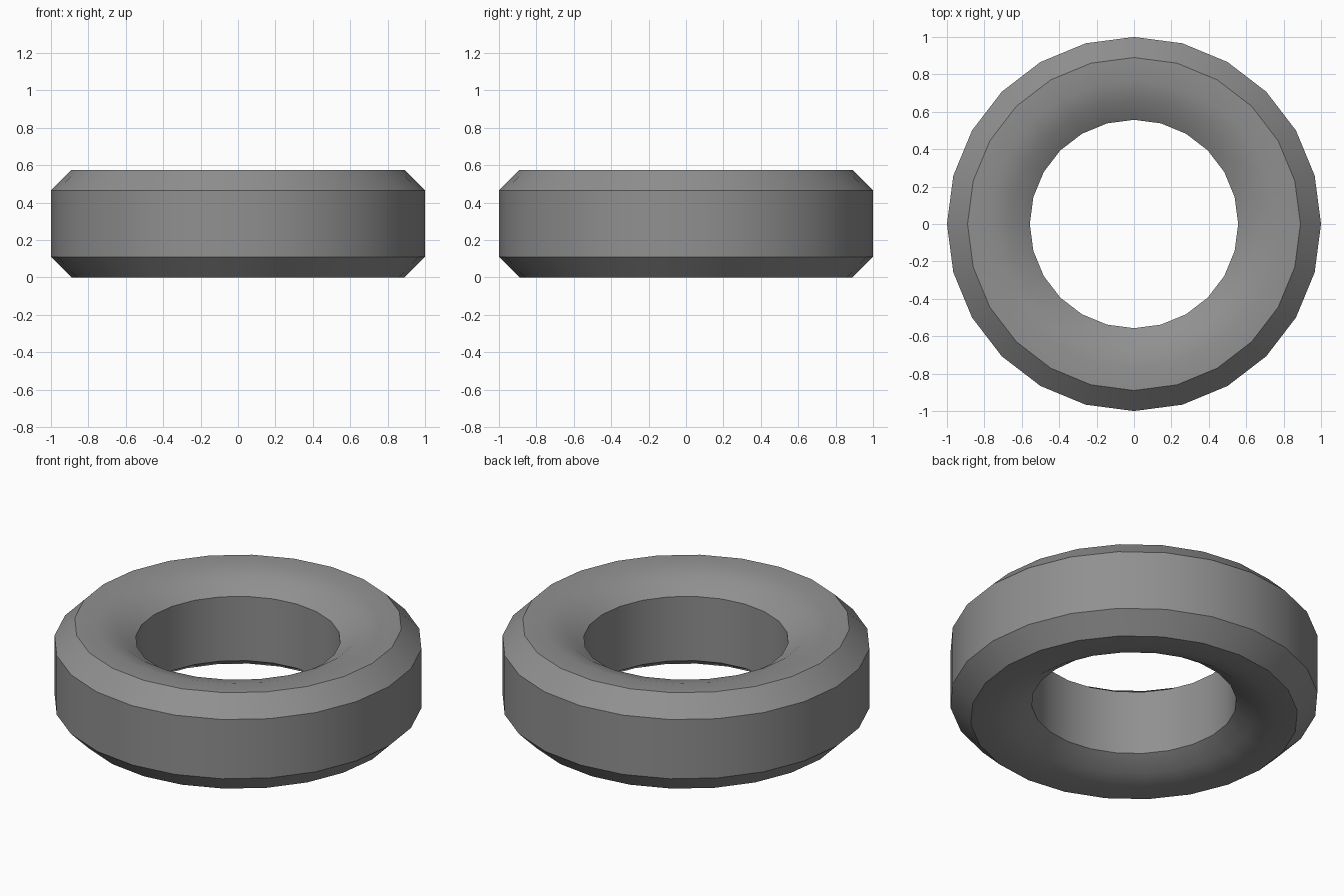
import bpy, bmesh, math

if "Cube" in bpy.data.objects:
    bpy.data.objects.remove(bpy.data.objects["Cube"])

SIDES = 24
HEIGHT = 0.575

# Upper half of the ring's cross-section, from outer wall to inner wall (radius, z)
upper = [(1.0, 0.465), (0.89, 0.575), (0.77, 0.575), (0.66, 0.546), (0.557, 0.48)]
# Mirror it to get the closed section
section = upper + [(r, HEIGHT - z) for r, z in reversed(upper)]

# Tyre: spin the section round the z axis
bm = bmesh.new()
rings = []
for i in range(SIDES):
    a = 2 * math.pi * i / SIDES
    rings.append([bm.verts.new((r * math.cos(a), r * math.sin(a), z)) for r, z in section])
n = len(section)
for i in range(SIDES):
    p, q = rings[i], rings[(i + 1) % SIDES]
    for j in range(n):
        k = (j + 1) % n
        bm.faces.new((p[j], q[j], q[k], p[k]))
bmesh.ops.recalc_face_normals(bm, faces=bm.faces[:])

mesh = bpy.data.meshes.new("tyre")
bm.to_mesh(mesh)
bm.free()
tyre = bpy.data.objects.new("tyre", mesh)
bpy.context.collection.objects.link(tyre)

# Dark rubber
rubber = bpy.data.materials.new("dark_rubber")
rubber.diffuse_color = (0.28, 0.28, 0.28, 1)
rubber.use_nodes = True
rubber.node_tree.nodes["Principled BSDF"].inputs["Base Color"].default_value = rubber.diffuse_color
mesh.materials.append(rubber)

# Smooth round the ring, crisp at the chamfers and rims
bpy.context.view_layer.objects.active = tyre
tyre.select_set(True)
bpy.ops.object.shade_smooth_by_angle(angle=math.radians(30))
